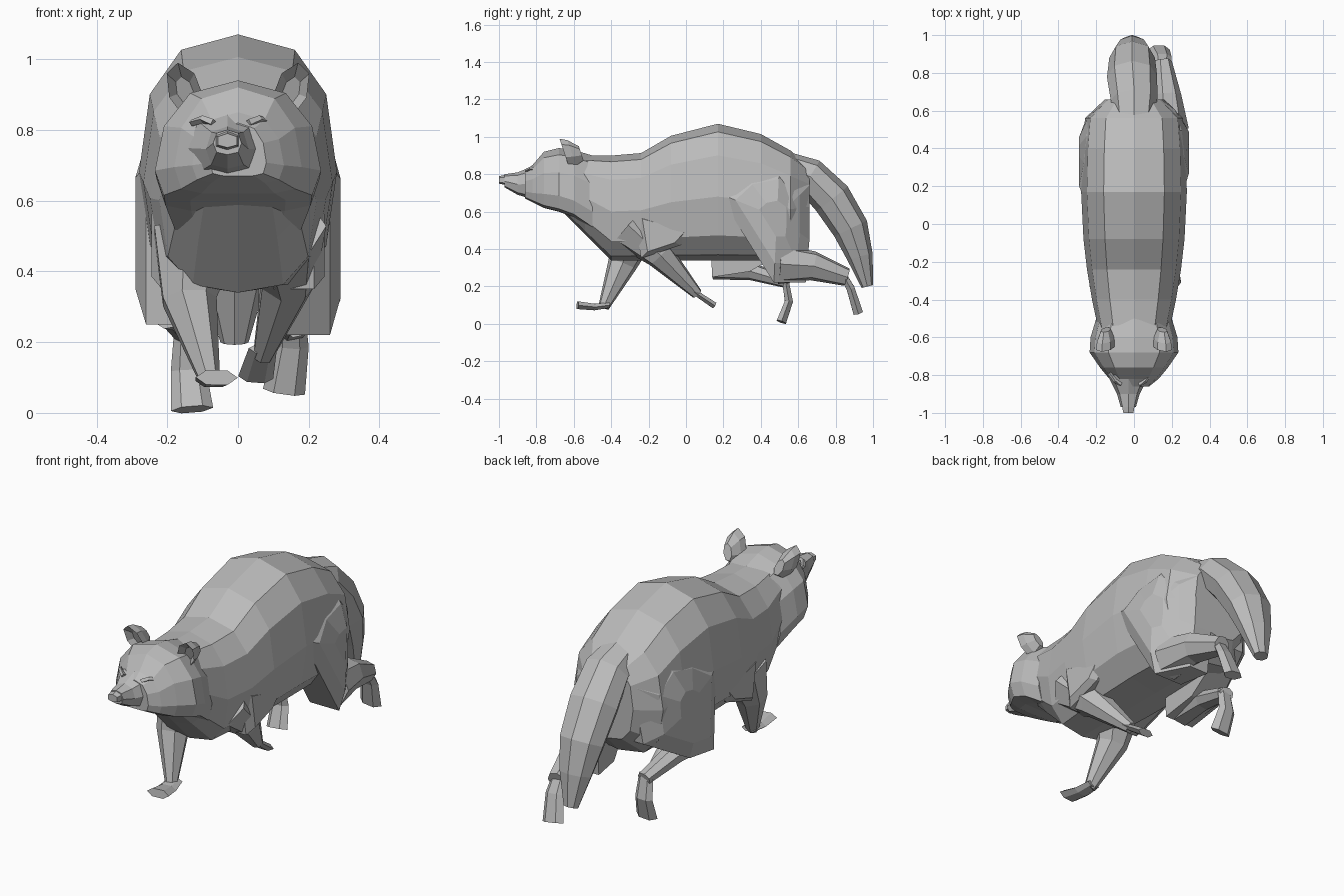
import bpy, bmesh, math
from mathutils import Vector

cube = bpy.data.objects.get("Cube")
if cube:
    bpy.data.objects.remove(cube)

grey = (0.5, 0.5, 0.5, 1)
fur = bpy.data.materials.new("grey fur")
fur.use_nodes = True
fur.diffuse_color = grey
fur.node_tree.nodes["Principled BSDF"].inputs["Base Color"].default_value = grey


def loft(name, rings):
    """Skin a closed solid through rings that have equal point counts."""
    bm = bmesh.new()
    loops = [[bm.verts.new(point) for point in ring] for ring in rings]
    count = len(loops[0])
    for near, far in zip(loops, loops[1:]):
        for i in range(count):
            j = (i + 1) % count
            bm.faces.new((near[i], near[j], far[j], far[i]))
    bm.faces.new(loops[0])
    bm.faces.new(loops[-1])
    bmesh.ops.recalc_face_normals(bm, faces=bm.faces)
    mesh = bpy.data.meshes.new(name)
    bm.to_mesh(mesh)
    bm.free()
    mesh.materials.append(fur)
    bpy.context.collection.objects.link(bpy.data.objects.new(name, mesh))


def rounded(value):
    """Push a sine or cosine outward, for a slightly boxy oval."""
    return math.copysign(abs(value) ** 0.8, value)


def oval(y, top, bottom, width, sides=12, sag=1.1, centre=0):
    """Upright cross-section; a larger sag lowers its widest point."""
    ring = []
    for k in range(sides):
        angle = math.tau * k / sides
        height = max(0, (1 + rounded(math.cos(angle))) / 2) ** sag
        ring.append((centre + width * rounded(math.sin(angle)), y,
                     bottom + (top - bottom) * height))
    return ring


def limb(name, path, start, end, flat=1, sides=7, bulge=0):
    """Taper a tube along a path; flat scales its thickness against its width."""
    points = [Vector(point) for point in path]
    last = len(points) - 1
    rings = []
    for i, point in enumerate(points):
        along = (points[min(i + 1, last)] - points[max(i - 1, 0)]).normalized()
        side = Vector((1, 0, 0))
        side = (side - along * along.dot(side)).normalized()
        depth = along.cross(side) * flat
        radius = start + (end - start) * i / last + bulge * math.sin(math.pi * i / last)
        angles = [math.tau * k / sides for k in range(sides)]
        rings.append([point + radius * (side * math.cos(a) + depth * math.sin(a))
                      for a in angles])
    loft(name, rings)


def slab(name, outline, inner, outer, sign):
    """Thicken a side outline of (y, z), tucked in toward the back and the rump."""
    middle = sum((Vector(point) for point in outline), Vector((0, 0))) / len(outline)
    rings = []
    for x, scale in ((inner, 1), (outer - 0.03, 1), (outer, 0.7), (outer, 0.3)):
        shape = [middle + (Vector(point) - middle) * scale for point in outline]
        rings.append([(sign * (x - (max(0, z - 0.7) / 2 + max(0, y - 0.5) * 0.7) * x / outer),
                       y, z) for y, z in shape])
    loft(name, rings)


# Body: arched back, tucked chest and narrowing rump
def body_ring(y):
    top = max(0.9, 0.87 + 0.2 * math.cos(3.3 * (y - 0.17)))
    if y > 0.6:
        top = 0.84
    bottom = max(0.34, -y - 0.06, y - 0.22)
    width = min(0.28 - 0.16 * (y - 0.2) ** 2, 0.88 - 1.1 * y)
    return oval(y, top, bottom, width)


loft("body", [body_ring(y) for y in (-0.66, -0.54, -0.4, -0.24, -0.08, 0.17, 0.4, 0.56, 0.66)])

# Head with broad low cheeks
loft("head", [oval(*section, sag=2) for section in (
    (-0.5, 0.9, 0.5, 0.2),
    (-0.6, 0.93, 0.57, 0.23),
    (-0.68, 0.94, 0.6, 0.235),
    (-0.76, 0.92, 0.62, 0.18),
    (-0.82, 0.85, 0.65, 0.13),
    (-0.86, 0.82, 0.67, 0.08))])

# Snout and nose, turned slightly aside
loft("snout", [oval(*section, sides=8, centre=-0.03) for section in (
    (-0.8, 0.85, 0.66, 0.11),
    (-0.9, 0.81, 0.69, 0.06),
    (-0.97, 0.8, 0.73, 0.04))])
loft("nose", [oval(*section, sides=6, centre=-0.03) for section in (
    (-0.95, 0.8, 0.74, 0.04),
    (-1, 0.79, 0.75, 0.03))])


# Cupped ear: an oval rim that sinks inward at the front
def ear_ring(sign, y, scale):
    ring = []
    for k in range(7):
        angle = math.tau * k / 7
        rise = 0.08 * scale * math.cos(angle)
        x = 0.15 + 0.05 * scale * math.sin(angle) + rise / 4
        ring.append((sign * x, y - rise / 3, 0.91 + rise))
    return ring


for label, sign in (("left", 1), ("right", -1)):
    loft(label + "_ear", [ear_ring(sign, y, scale) for y, scale in (
        (-0.56, 0.5), (-0.61, 0.9), (-0.65, 1), (-0.62, 0.5))])

    # Heavy brow over each eye
    limb(label + "_brow", [(sign * 0.05 - 0.02, -0.85, 0.82),
                           (sign * 0.08 - 0.02, -0.83, 0.83),
                           (sign * 0.11 - 0.02, -0.79, 0.82)], 0.012, 0.01, sides=4)

    # Pointed elbow fold behind the shoulder
    slab(label + "_elbow", [(-0.28, 0.6), (0.05, 0.51), (-0.03, 0.42), (-0.24, 0.35)],
         0.1, 0.245, sign)

# Drooping tail, swelling and then tapering
limb("tail", [(0, 0.5, 0.85), (0, 0.66, 0.79), (-0.01, 0.78, 0.67), (-0.01, 0.88, 0.51),
              (-0.01, 0.93, 0.36), (-0.01, 0.97, 0.2)],
     0.1, 0.04, flat=0.8, sides=8, bulge=0.06)

# Left hind leg, stretched back
slab("left_thigh", [(0.17, 0.7), (0.47, 0.22), (0.64, 0.22), (0.66, 0.45), (0.66, 0.74),
                    (0.5, 0.86), (0.3, 0.82)], 0.09, 0.29, 1)
limb("left_shank", [(0.18, 0.5, 0.32), (0.17, 0.68, 0.31), (0.15, 0.86, 0.25)], 0.11, 0.05)
limb("left_hind_foot", [(0.15, 0.83, 0.28), (0.15, 0.88, 0.19), (0.13, 0.92, 0.06)],
     0.04, 0.06, flat=0.5, sides=6)

# Right hind leg, drawn forward
slab("right_thigh", [(0.12, 0.7), (0.14, 0.25), (0.34, 0.28), (0.62, 0.44), (0.65, 0.74),
                     (0.5, 0.86), (0.3, 0.82)], 0.09, 0.29, -1)
limb("right_shank", [(-0.19, 0.15, 0.3), (-0.17, 0.35, 0.28), (-0.14, 0.55, 0.22)],
     0.08, 0.04, flat=0.8)
limb("right_hind_foot", [(-0.14, 0.53, 0.24), (-0.14, 0.55, 0.12), (-0.13, 0.51, 0.01)],
     0.04, 0.06, flat=0.5, sides=6)

# Left foreleg, sweeping back
limb("left_foreleg", [(0.12, -0.3, 0.52), (0.14, -0.14, 0.37), (0.07, 0.06, 0.16)], 0.13, 0.03)
limb("left_forepaw", [(0.07, 0.03, 0.18), (0.06, 0.09, 0.14), (0.05, 0.15, 0.1)],
     0.04, 0.05, flat=0.4, sides=6)

# Right foreleg, reaching forward
limb("right_foreleg", [(-0.12, -0.28, 0.5), (-0.14, -0.34, 0.32), (-0.08, -0.44, 0.09)],
     0.13, 0.03)
limb("right_forepaw", [(-0.08, -0.41, 0.1), (-0.07, -0.49, 0.09), (-0.06, -0.58, 0.1)],
     0.04, 0.06, flat=0.4, sides=6)
